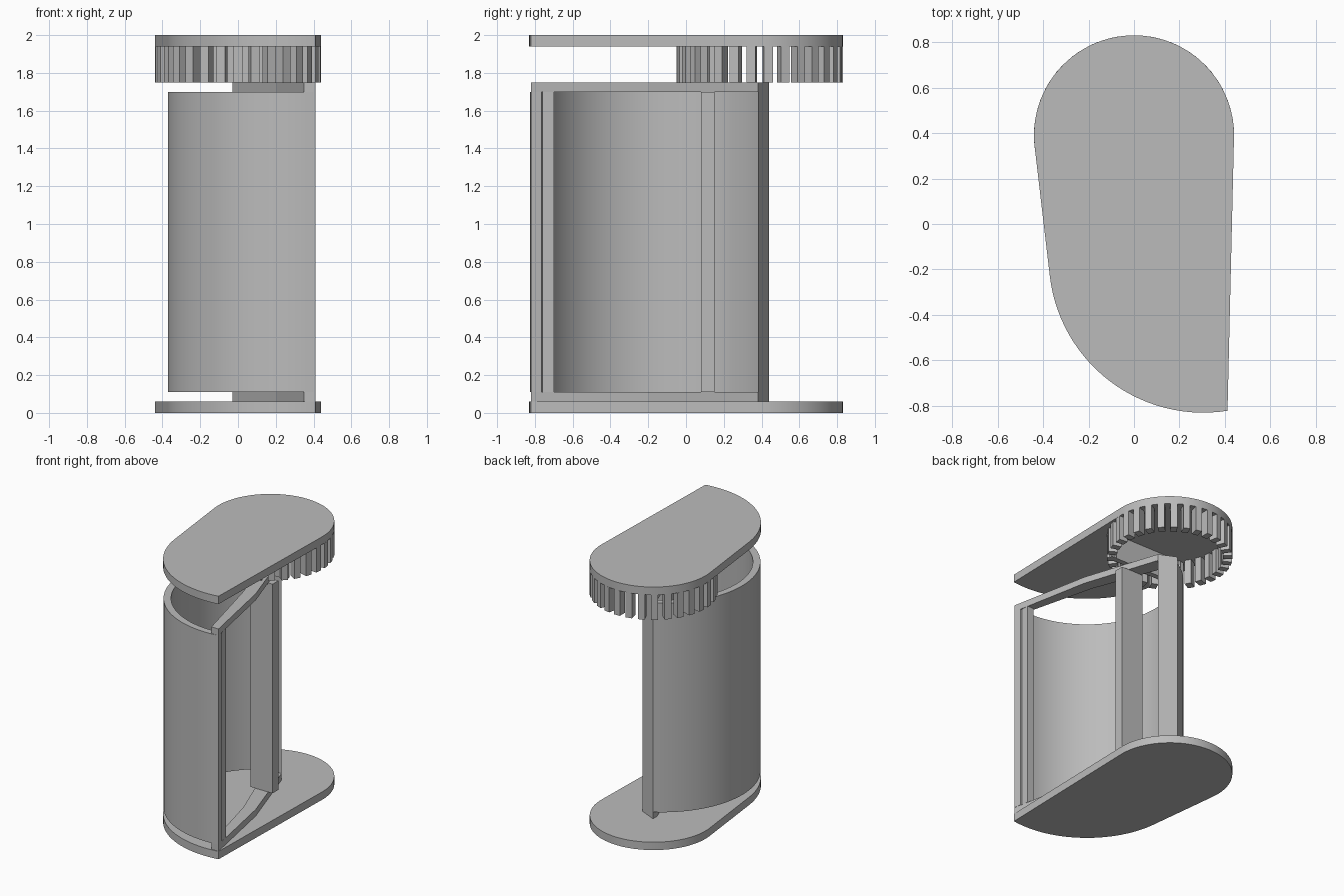
import bpy, bmesh, math
from mathutils import Vector

cube = bpy.data.objects.get("Cube")
if cube:
    bpy.data.objects.remove(cube, do_unlink=True)

grey = bpy.data.materials.new("plain grey")
grey.use_nodes = True
grey.diffuse_color = (0.5, 0.5, 0.5, 1)
grey.node_tree.nodes["Principled BSDF"].inputs["Base Color"].default_value = (0.5, 0.5, 0.5, 1)


def prism(name, outlines, z0, z1, smooth=False):
    """Extrude one or more plan outlines from z0 up to z1."""
    bm = bmesh.new()
    for outline in outlines:
        face = bm.faces.new([bm.verts.new((x, y, z0)) for x, y in outline])
        top = bmesh.ops.extrude_face_region(bm, geom=[face])["geom"]
        for v in top:
            if isinstance(v, bmesh.types.BMVert):
                v.co.z = z1
    bmesh.ops.recalc_face_normals(bm, faces=bm.faces[:])
    mesh = bpy.data.meshes.new(name)
    bm.to_mesh(mesh)
    bm.free()
    mesh.materials.append(grey)
    ob = bpy.data.objects.new(name, mesh)
    bpy.context.collection.objects.link(ob)
    if smooth:
        bpy.ops.object.select_all(action='DESELECT')
        ob.select_set(True)
        bpy.context.view_layer.objects.active = ob
        bpy.ops.object.shade_smooth_by_angle(angle=math.radians(30))
    return ob


def arc(centre, radius, start, end, steps):
    angles = [math.radians(start + (end - start) * i / steps) for i in range(steps + 1)]
    return [(centre[0] + radius * math.cos(a), centre[1] + radius * math.sin(a)) for a in angles]


def rect(x0, x1, y0, y1):
    return [(x0, y0), (x1, y0), (x1, y1), (x0, y1)]


ring_c, ring_r = (0, 0.39), 0.44
wall_c, wall_r = (0.305, -0.15), 0.68

# Base and lid share one teardrop outline
outline = arc(ring_c, ring_r, -1, 186, 48) + arc(wall_c, wall_r, 186, 279, 28)
prism("base_plate", [outline], 0, 0.06, True)
prism("top_plate", [outline], 1.94, 2, True)

# Curved wall
wall = arc(wall_c, wall_r - 0.003, 119.5, 279, 44)
wall += arc(wall_c, wall_r - 0.055, 279, 119.5, 44)
prism("curved_wall", [wall], 0.11, 1.70, True)

# Bent door frame: two sills, front and back uprights
sill = [(0.41, -0.82), (0.29, -0.2), (0.1, 0.38), (-0.03, 0.44),
        (-0.03, 0.39), (0.2, -0.22), (0.35, -0.82)]
prism("bottom_sill", [sill], 0.06, 0.11)
prism("top_sill", [sill], 1.70, 1.75)
prism("front_upright", [[(0.41, -0.82), (0.4, -0.765), (0.34, -0.765), (0.35, -0.82)]], 0.11, 1.70)
prism("back_upright", [[(0.1, 0.38), (-0.03, 0.44), (-0.03, 0.38)]], 0.11, 1.70)

# Inner posts
prism("front_post", [rect(0.335, 0.39, -0.76, -0.7)], 0.11, 1.70)
prism("middle_post", [rect(0.05, 0.235, 0.08, 0.15)], 0.11, 1.70)

# Ring of teeth and cross panel under the lid
teeth = []
count = 30
for i in range(count):
    a = 2 * math.pi * (i + 0.5) / count
    out = Vector((math.cos(a), math.sin(a)))
    side = Vector((-out.y, out.x)) * 0.024
    far = Vector(ring_c) + out * ring_r
    near = far - out * 0.065
    teeth.append([tuple(p) for p in (near - side, far - side, far + side, near + side)])
prism("ring_teeth", teeth, 1.75, 1.94)
prism("cross_panel", [rect(-0.33, 0.33, 0.11, 0.15)], 1.75, 1.94)
